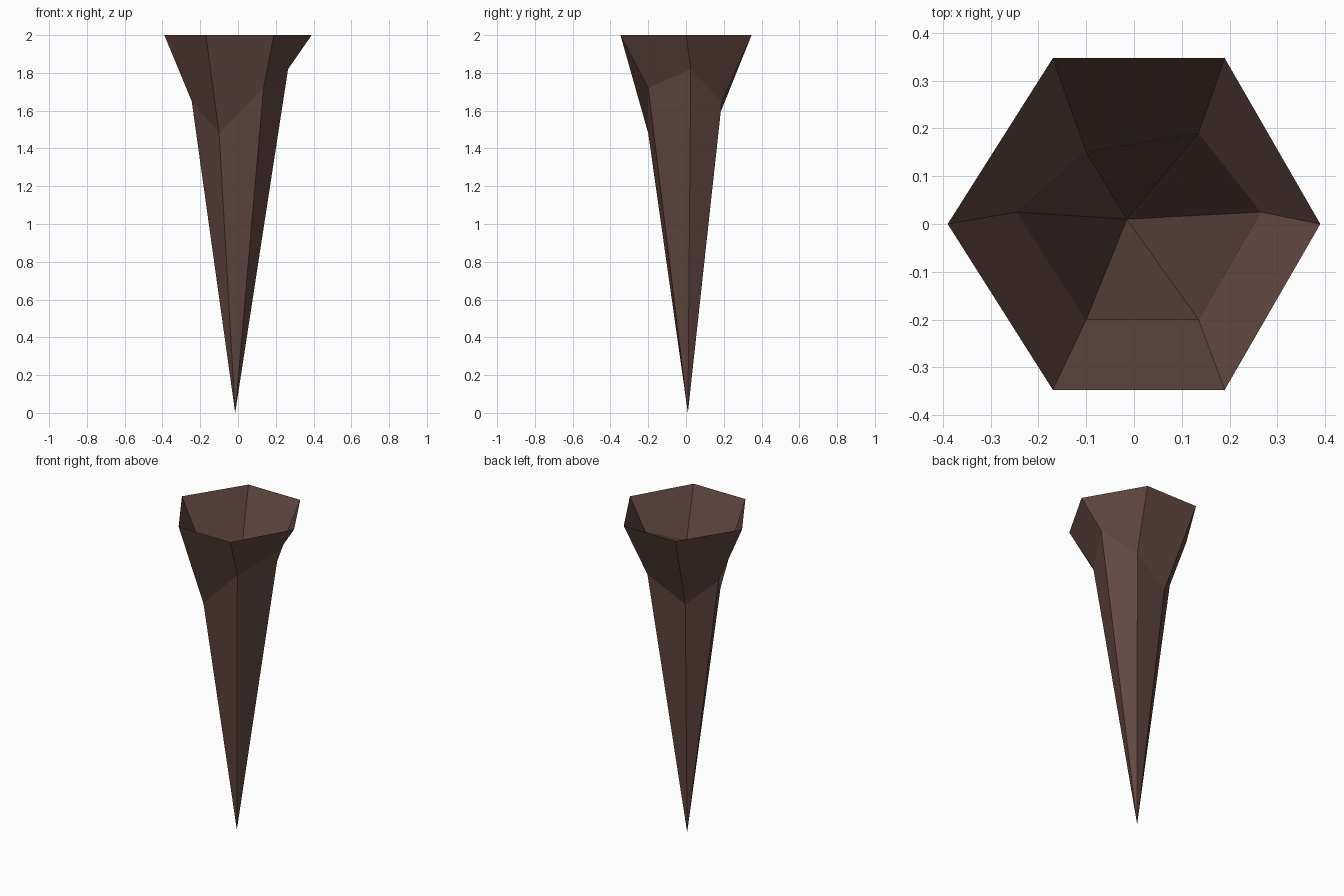
import bpy, bmesh

if "Cube" in bpy.data.objects:
    bpy.data.objects.remove(bpy.data.objects["Cube"])

# One brown for the whole part
brown = bpy.data.materials.new("dark brown")
brown.diffuse_color = (0.125, 0.066, 0.053, 1)
brown.use_nodes = True
brown.node_tree.nodes["Principled BSDF"].inputs["Base Color"].default_value = brown.diffuse_color

# Flared hexagonal rim (flat at z = 2), irregular shoulder ring, pointed tip
rim = [(0.39, 0), (0.19, 0.347), (-0.17, 0.347),
       (-0.39, 0), (-0.17, -0.347), (0.19, -0.347)]
shoulder = [(0.265, 0.025, 1.82), (0.135, 0.19, 1.65), (-0.10, 0.15, 1.51),
            (-0.245, 0.025, 1.65), (-0.10, -0.20, 1.48), (0.135, -0.20, 1.72)]

bm = bmesh.new()
top = [bm.verts.new((x, y, 2)) for x, y in rim]
mid = [bm.verts.new(p) for p in shoulder]
tip = bm.verts.new((-0.015, 0.01, 0))

# Open hollow shell: flared collar above, long spike below
for i in range(6):
    j = (i + 1) % 6
    bm.faces.new((mid[i], mid[j], top[j], top[i]))
    bm.faces.new((tip, mid[j], mid[i]))

mesh = bpy.data.meshes.new("hollow_spike")
bm.to_mesh(mesh)
bm.free()
mesh.materials.append(brown)
spike = bpy.data.objects.new("hollow_spike", mesh)
bpy.context.collection.objects.link(spike)
